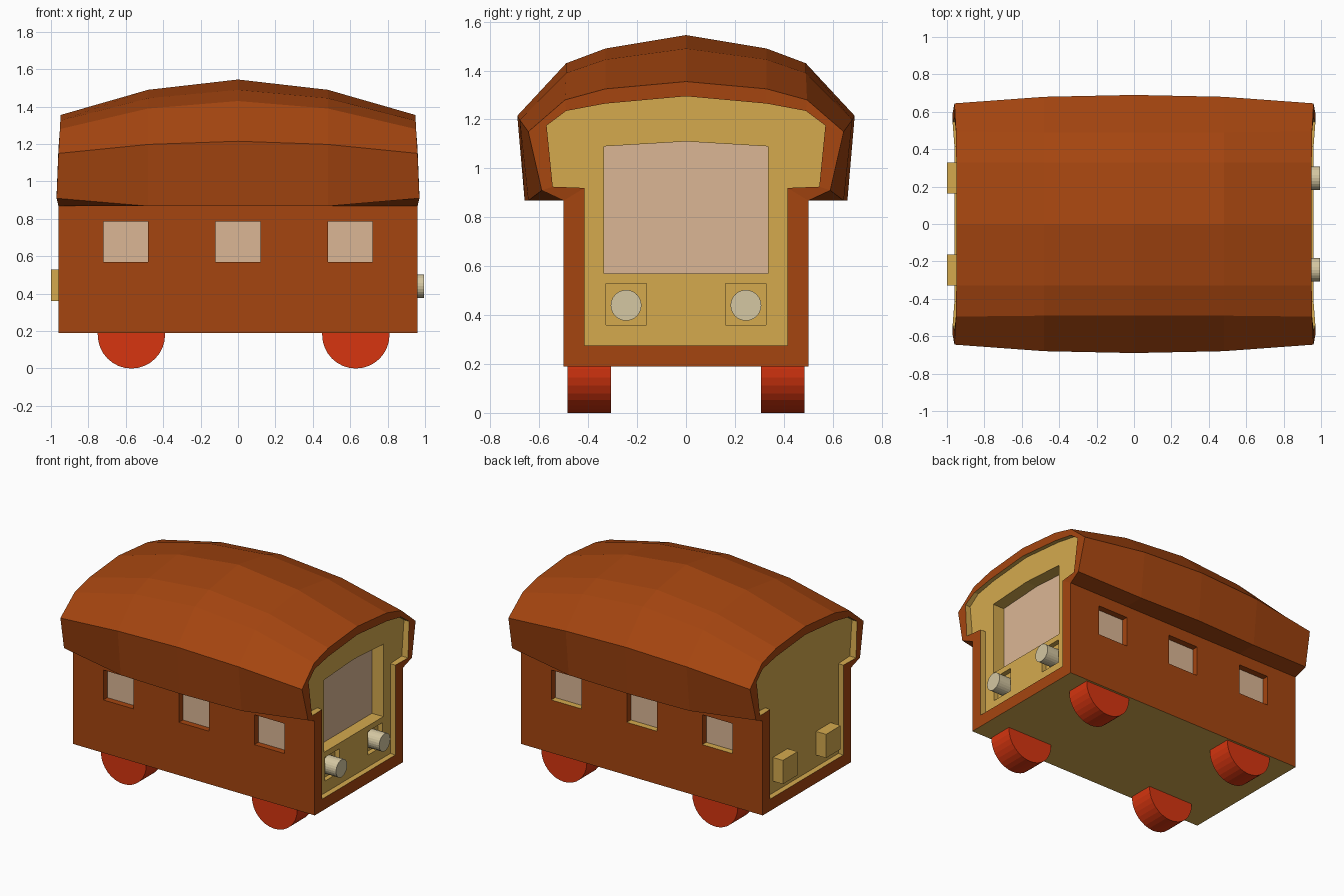
import bpy, bmesh, math

if "Cube" in bpy.data.objects:
    bpy.data.objects.remove(bpy.data.objects["Cube"])


def material(name, rgb):
    m = bpy.data.materials.new(name)
    m.diffuse_color = (*rgb, 1)
    m.use_nodes = True
    m.node_tree.nodes["Principled BSDF"].inputs["Base Color"].default_value = m.diffuse_color
    return m


BROWN = material("brown paint", (0.376, 0.06, 0.005))
TAN = material("tan wood", (0.66, 0.40, 0.076))
GLASS = material("pale window", (0.71, 0.47, 0.30))
RED = material("red wheel", (0.68, 0.036, 0.005))
LENS = material("cream lamp", (0.66, 0.57, 0.36))


def finish(bm, name, mats):
    bmesh.ops.recalc_face_normals(bm, faces=bm.faces)
    me = bpy.data.meshes.new(name)
    bm.to_mesh(me)
    bm.free()
    for m in mats:
        me.materials.append(m)
    ob = bpy.data.objects.new(name, me)
    bpy.context.collection.objects.link(ob)
    return ob


def prism(bm, pts, to3d, a, b, side=0, end=0):
    """Extrude a 2D outline from a to b; 'end' colours the face at a."""
    va = [bm.verts.new(to3d(p, q, a)) for p, q in pts]
    vb = [bm.verts.new(to3d(p, q, b)) for p, q in pts]
    n = len(pts)
    bm.faces.new(va).material_index = end
    bm.faces.new(vb[::-1]).material_index = side
    walls = []
    for i in range(n):
        f = bm.faces.new((va[i], vb[i], vb[(i + 1) % n], va[(i + 1) % n]))
        f.material_index = side
        walls.append(f)
    return walls


def rect(u0, u1, v0, v1):
    return [(u0, v0), (u1, v0), (u1, v1), (u0, v1)]


along_x = lambda y, z, x: (x, y, z)
along_y = lambda x, z, y: (x, y, z)

# Half cross-sections (y, z) from ridge to floor
MID = [(0, 1.545), (.33, 1.49), (.49, 1.43), (.69, 1.215), (.66, .868), (.5, .868), (.5, .19)]
QUARTER = [(0, 1.49), (.33, 1.445), (.49, 1.39), (.68, 1.198), (.645, .868), (.5, .868), (.5, .19)]
END = [(0, 1.355), (.33, 1.325), (.495, 1.28), (.645, 1.15), (.59, .91), (.5, .868), (.5, .19)]
INNER = [(0, 1.295), (.33, 1.265), (.49, 1.235), (.57, 1.175), (.545, .925), (.415, .92), (.415, .275)]
END_X = [.95, .95, .952, .96, .97, .96, .96]

# Body shell with roof, rims and recessed end panels, lofted along x
bm = bmesh.new()


def ring(half, xs):
    full = [(x, y, z) for x, (y, z) in zip(xs, half)]
    full += [(x, -y, z) for x, y, z in full[:0:-1]]
    return [bm.verts.new(c) for c in full]


neg = [-x for x in END_X]
rings = [ring(INNER, [-.92] * 7), ring(INNER, neg), ring(END, neg),
         ring(QUARTER, [-.48] * 7), ring(MID, [0] * 7), ring(QUARTER, [.48] * 7),
         ring(END, END_X), ring(INNER, END_X), ring(INNER, [.92] * 7)]
for k in range(8):
    for i in range(13):
        j = (i + 1) % 13
        f = bm.faces.new((rings[k][i], rings[k][j], rings[k + 1][j], rings[k + 1][i]))
        underside = i == 6 and 2 <= k <= 5
        f.material_index = 1 if k in (0, 7) or underside else 0
for r in (rings[0], rings[-1]):
    bm.faces.new(r).material_index = 1
body = finish(bm, "carriage_body", [BROWN, TAN, GLASS])

# Cutter for side windows, windscreen and lamp pockets
bm = bmesh.new()
for s in (-1, 1):
    for x in (-.6, 0, .6):
        walls = prism(bm, rect(x - .12, x + .12, .57, .785), along_y, s * .455, s * .56, 0, 2)
        if s == 1:
            walls[0].material_index = 1
    prism(bm, rect(s * .245 - .083, s * .245 + .083, .36, .53), along_x, .885, .99, 1, 1)
screen = [(-.335, .57), (.335, .57), (.335, 1.09), (0, 1.11), (-.335, 1.09)]
prism(bm, screen, along_x, .83, .99, 1, 2)
cutter = finish(bm, "opening_cutter", [BROWN, TAN, GLASS])
cutter.hide_render = True

mod = body.modifiers.new("openings", 'BOOLEAN')
mod.operation = 'DIFFERENCE'
mod.solver = 'EXACT'
mod.object = cutter
deps = bpy.context.evaluated_depsgraph_get()
cut_mesh = bpy.data.meshes.new_from_object(body.evaluated_get(deps))
body.modifiers.clear()
body.data = cut_mesh
bpy.data.objects.remove(cutter)


def circle(cu, cv, r, n, a0=0.0, sweep=math.tau, closed=True):
    steps = n if closed else n - 1
    return [(cu + r * math.cos(a0 + sweep * i / steps),
             cv + r * math.sin(a0 + sweep * i / steps)) for i in range(n)]


for s, side in ((-1, "front"), (1, "back")):
    # Half-round wheels below the floor
    for x, where in ((-.57, "left"), (.63, "right")):
        bm = bmesh.new()
        half = circle(x, .18, .18, 17, math.pi, math.pi, False)
        half += [(x + .18, .19), (x - .18, .19)]
        prism(bm, half, along_y, s * .307, s * .485)
        finish(bm, f"{side}_{where}_wheel", [RED])

    # Round headlamps in their pockets
    bm = bmesh.new()
    prism(bm, circle(s * .245, .44, .063, 24), along_x, .88, .995)
    finish(bm, f"{side}_headlamp", [LENS])

    # Square tail blocks
    bm = bmesh.new()
    prism(bm, rect(s * .245 - .083, s * .245 + .083, .36, .53), along_x, -1.0, -.915)
    finish(bm, f"{side}_tail_block", [TAN])
